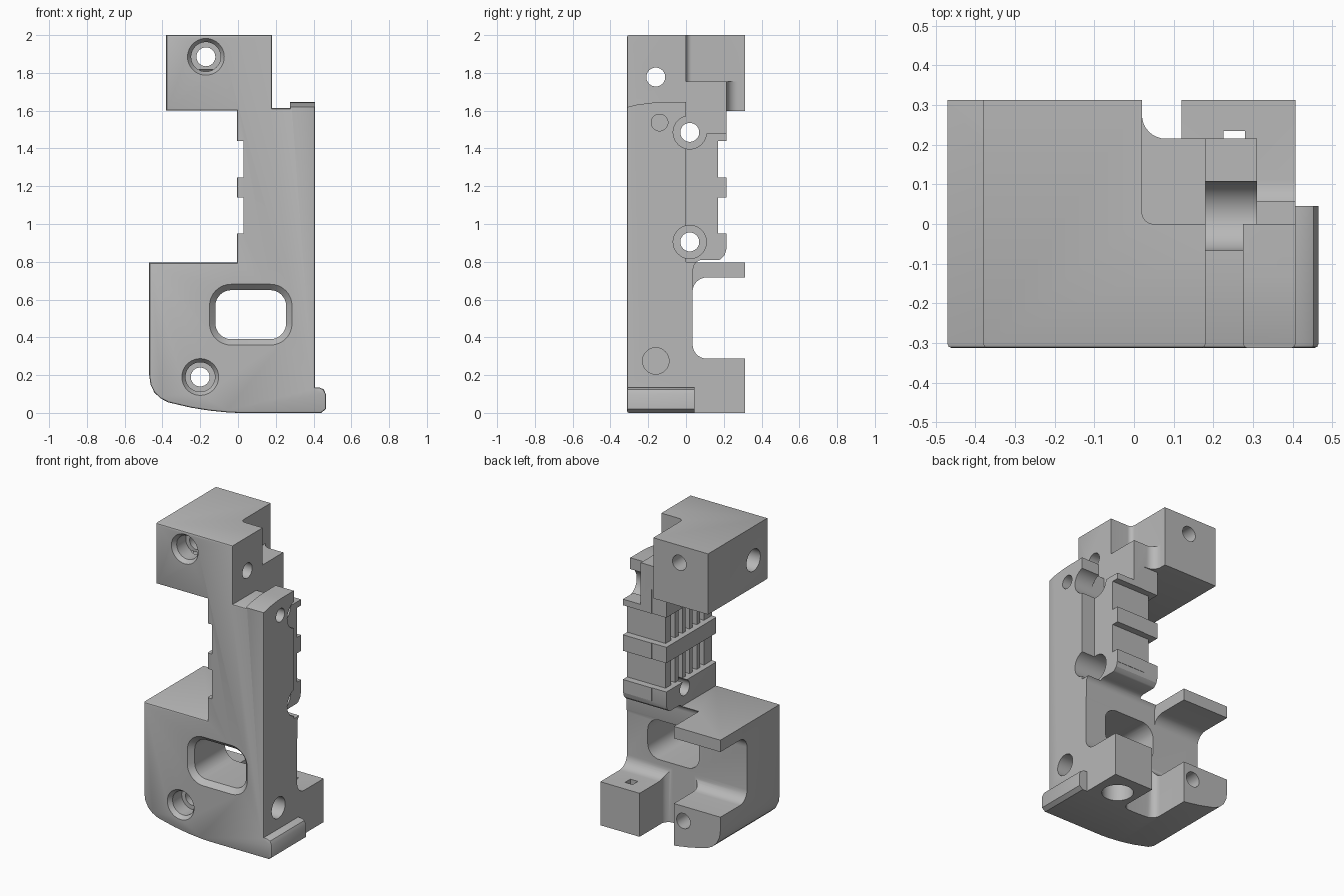
import bpy, bmesh, math

cube = bpy.data.objects.get("Cube")
if cube:
    bpy.data.objects.remove(cube, do_unlink=True)

grey = bpy.data.materials.new("plain grey")
grey.use_nodes = True
GREY = (0.48, 0.48, 0.48, 1)
grey.diffuse_color = GREY
grey.node_tree.nodes["Principled BSDF"].inputs["Base Color"].default_value = GREY

FAR = 3


def prism(name, axis, pts, lo, hi, end_pts=None, chamfer=0):
    """Extrude a profile along an axis; end_pts gives a tapered end."""
    def place(p, d):
        a, b = p
        return {"x": (d, a, b), "y": (a, d, b), "z": (a, b, d)}[axis]
    bm = bmesh.new()
    first = [bm.verts.new(place(p, lo)) for p in pts]
    last = [bm.verts.new(place(p, hi)) for p in (end_pts or pts)]
    front = bm.faces.new(first)
    bm.faces.new(last)
    n = len(first)
    for i in range(n):
        j = (i + 1) % n
        bm.faces.new((first[i], first[j], last[j], last[i]))
    bmesh.ops.recalc_face_normals(bm, faces=bm.faces)
    if chamfer:
        bmesh.ops.bevel(bm, geom=list(front.edges), offset=chamfer, segments=2,
                        profile=0.5, affect="EDGES")
    mesh = bpy.data.meshes.new(name)
    bm.to_mesh(mesh)
    bm.free()
    mesh.materials.append(grey)
    obj = bpy.data.objects.new(name, mesh)
    bpy.context.collection.objects.link(obj)
    return obj


def rounded(a0, a1, b0, b1, r, steps=8):
    """Rounded rectangle outline."""
    pts = []
    corners = ((a1 - r, b1 - r), (a0 + r, b1 - r), (a0 + r, b0 + r), (a1 - r, b0 + r))
    for k, (ca, cb) in enumerate(corners):
        for i in range(steps + 1):
            t = (k + i / steps) * math.pi / 2
            pts.append((ca + r * math.cos(t), cb + r * math.sin(t)))
    return pts


def circle(a, b, r, n=40):
    return [(a + r * math.cos(i * math.tau / n), b + r * math.sin(i * math.tau / n))
            for i in range(n)]


def cut(axis, pts, lo, hi, end_pts=None):
    """Remove a prism from the body."""
    tool = prism("cutter", axis, pts, lo, hi, end_pts)
    tool.hide_render = True
    mod = body.modifiers.new("cut", "BOOLEAN")
    mod.operation = "DIFFERENCE"
    mod.solver = "EXACT"
    mod.object = tool
    bpy.context.view_layer.objects.active = body
    bpy.ops.object.modifier_apply(modifier=mod.name)
    bpy.data.objects.remove(tool, do_unlink=True)


def cut_box(x0, x1, y0, y1, z0, z1):
    cut("z", [(x0, y0), (x1, y0), (x1, y1), (x0, y1)], z0, z1)


# Solid body from the front outline: base, column, head and side lip
outline = [
    (-.47, .2), (-.463, .15), (-.443, .108), (-.41, .077), (-.37, .056), (-.25, .028),
    (-.15, .012), (-.06, .003), (0, 0), (.44, 0), (.465, .02), (.465, .1),
    (.453, .125), (.43, .135), (.407, .135), (.407, 1.645), (.275, 1.645),
    (.275, 1.613), (.18, 1.613), (.18, 2), (-.38, 2), (-.38, 1.6),
    (-.005, 1.6), (-.005, .795), (-.47, .795)]
body = prism("bracket_body", "y", outline, -.3125, .3125, chamfer=.01)

# Domed top of the side strip
cut("x", [(-.5, 1.58), (-.32, 1.617), (-.26, 1.632), (-.18, 1.642), (-.1, 1.647),
          (-.5, 1.7)], .23, FAR)

# Stepped rear of the head and column
cut("z", rounded(.02, FAR, .215, FAR, .06), .75, FAR)
cut("z", rounded(.02, FAR, 0, FAR, .03), 1.755, FAR)
cut_box(-.1, .1, .212, FAR, .797, 1.599)
cut_box(.18, FAR, 0, FAR, 1.48, FAR)
cut_box(.31, FAR, 0, FAR, .8, FAR)

# Base: cavity across the back, gap between the feet, short shelf, lip end
cut("x", rounded(.035, FAR, .287, .717, .075), -FAR, FAR)
cut("z", rounded(-.13, .12, .035, FAR, .05), -1, .5)
cut("x", rounded(.038, FAR, .5, .81, .05), -.13, FAR)
cut("x", [(.155, .8), (.185, .815), (.205, .835), (.213, .865), (.3, .865), (.3, .8)],
    -.1, FAR)
cut_box(.407, FAR, .045, FAR, -1, 1)

# Two wrap-around channels in the column, with narrow grooves between ribs
for z0, z1 in ((.95, 1.14), (1.245, 1.44)):
    cut_box(-1, FAR, .17, FAR, z0, z1)
    cut_box(-1, .03, -1, 1, z0, z1)
    for i in range(5):
        y = -.23 + i * .075
        cut_box(-1, .065, y, y + .042, z0, z1)

# Window with a sloped front rim
cut("y", rounded(-.12, .255, .39, .65, .085), -1, 1)
cut("y", rounded(-.152, .287, .358, .682, .115), -.3135, -.28,
    rounded(-.12, .255, .39, .65, .085))

# Stepped screw holes in the front
for x, z in ((-.17, 1.885), (-.2, .19)):
    cut("y", circle(x, z, .05), -1, 1)
    cut("y", circle(x, z, .078), -1, -.19)
    cut("y", circle(x, z, .098), -.3135, -.285, circle(x, z, .078))

# Side screw holes with wide seats
for z in (.905, 1.485):
    cut("x", circle(.02, z, .05), -1, 1)
    cut("x", circle(.02, z, .088), .18, 1)
cut_box(.18, .275, -.067, .3, 1.485, FAR)

# Plain side holes
cut("x", circle(-.16, 1.778, .05), -1, 1)
cut("x", circle(-.16, 1.778, .072), -1, -.25)
cut("x", circle(-.16, .275, .07), .2, 1)
cut("x", circle(-.14, 1.537, .044), .25, 1)

# Socket under the small foot, with a slot through its top
cut("z", circle(.255, .15, .095), -1, .2)
cut_box(.225, .28, .18, .235, .1, .4)

# Smooth the curved walls and keep the corners crisp
bpy.ops.object.select_all(action="DESELECT")
body.select_set(True)
bpy.context.view_layer.objects.active = body
bpy.ops.object.shade_smooth_by_angle(angle=math.radians(30))
